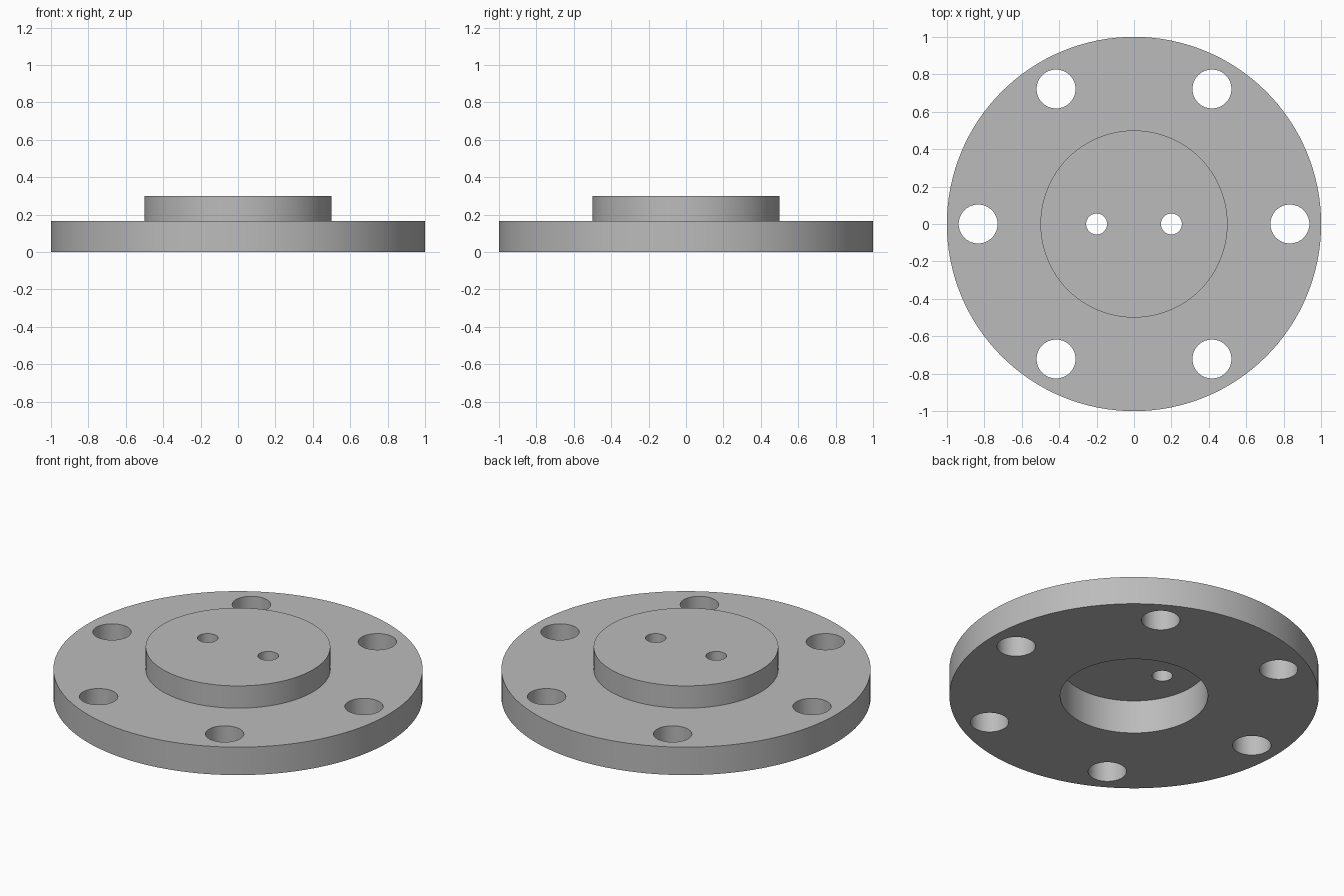
import bpy
from math import cos, sin, radians

cube = bpy.data.objects.get("Cube")
if cube:
    bpy.data.objects.remove(cube, do_unlink=True)

FLANGE_TOP, HUB_TOP, RECESS_TOP = 0.167, 0.3, 0.2
BOLT_CIRCLE, BOLT_RADIUS = 0.833, 0.104
PIN_OFFSET, PIN_RADIUS = 0.2, 0.056

steel = bpy.data.materials.new("grey_steel")
steel.use_nodes = True
grey = (0.5, 0.5, 0.5, 1)
steel.diffuse_color = grey
steel.node_tree.nodes["Principled BSDF"].inputs["Base Color"].default_value = grey


def cylinder(name, radius, bottom, top, x=0, y=0, sides=128):
    bpy.ops.mesh.primitive_cylinder_add(
        vertices=sides, radius=radius, depth=top - bottom,
        location=(x, y, (bottom + top) / 2))
    obj = bpy.context.object
    obj.name = name
    obj.data.materials.append(steel)
    return obj


def combine(target, tool, operation):
    """Apply a boolean and discard the tool."""
    mod = target.modifiers.new(operation.title(), "BOOLEAN")
    mod.operation = operation
    mod.solver = "EXACT"
    mod.object = tool
    bpy.context.view_layer.objects.active = target
    bpy.ops.object.modifier_apply(modifier=mod.name)
    bpy.data.objects.remove(tool, do_unlink=True)


# Round flange with a raised hub
flange = cylinder("flange_plate", 1, 0, FLANGE_TOP)
combine(flange, cylinder("hub", 0.5, FLANGE_TOP / 2, HUB_TOP), "UNION")

# Blind recess in the underside
combine(flange, cylinder("recess_cutter", 0.4, -0.1, RECESS_TOP), "DIFFERENCE")

# Ring of six bolt holes
for i in range(6):
    a = radians(60 * i)
    hole = cylinder("bolt_hole_cutter", BOLT_RADIUS, -0.1, HUB_TOP,
                    BOLT_CIRCLE * cos(a), BOLT_CIRCLE * sin(a), 64)
    combine(flange, hole, "DIFFERENCE")

# Two pin holes through the hub
for side in (-1, 1):
    hole = cylinder("pin_hole_cutter", PIN_RADIUS, 0.1, 0.4, side * PIN_OFFSET, 0, 48)
    combine(flange, hole, "DIFFERENCE")

# Smooth walls, crisp rims
bpy.ops.object.select_all(action="DESELECT")
flange.select_set(True)
bpy.context.view_layer.objects.active = flange
bpy.ops.object.shade_smooth_by_angle(angle=radians(30))
